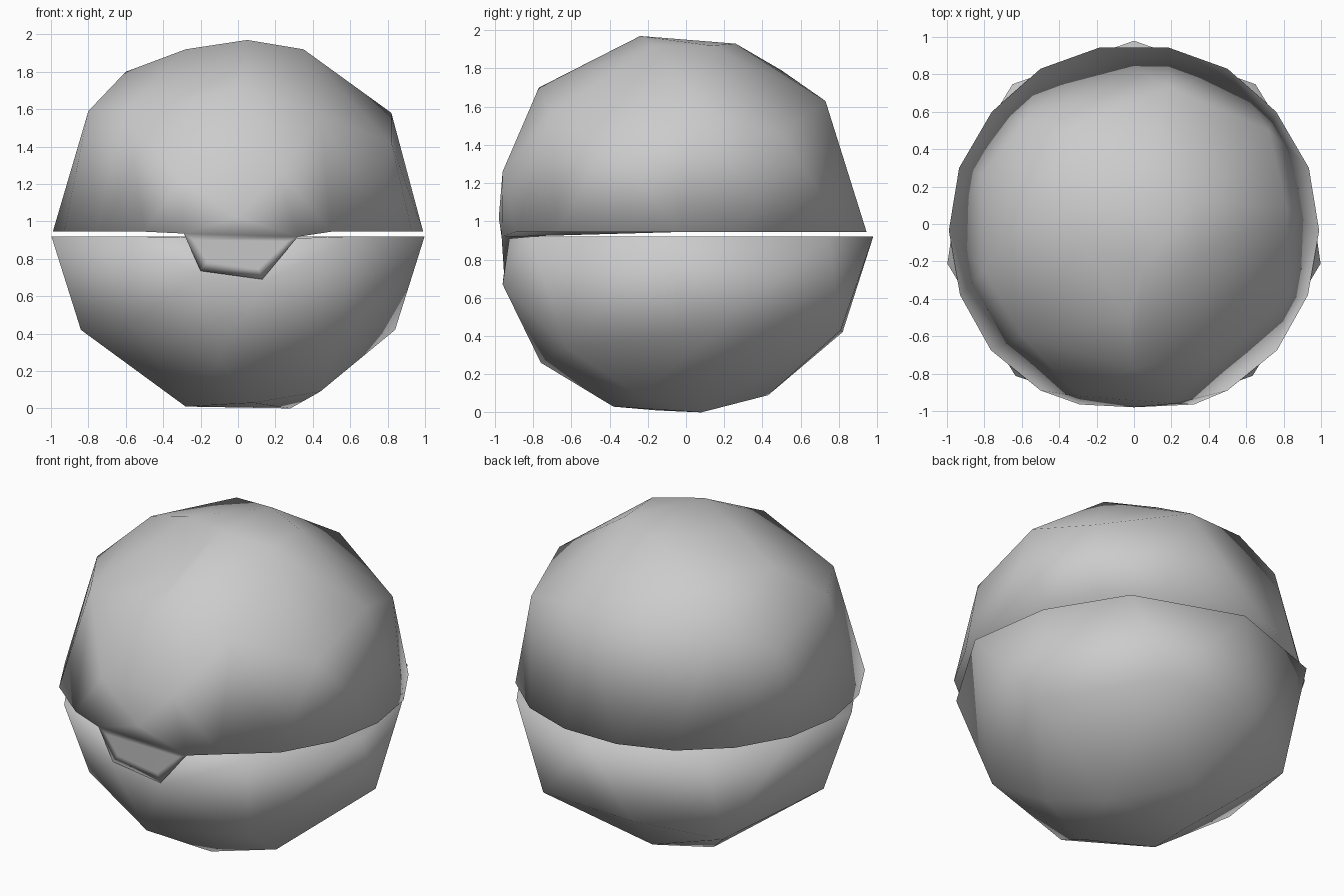
import bpy, bmesh
from math import cos, sin, radians, atan2

cube = bpy.data.objects.get("Cube")
if cube:
    bpy.data.objects.remove(cube, do_unlink=True)

grey = bpy.data.materials.new("plain_grey")
grey.use_nodes = True
grey.diffuse_color = (0.6, 0.6, 0.6, 1)
grey.node_tree.nodes["Principled BSDF"].inputs["Base Color"].default_value = (0.6, 0.6, 0.6, 1)


def both_sides(points):
    return [(s * x, y, z) for s in (-1, 1) for x, y, z in points]


def half_shell(name, rim, tips, base, body, z, notch):
    """Faceted half ball: a hull of rim and body, with a front tongue or a matching notch."""
    bm = bmesh.new()
    base_v = [bm.verts.new(p) for p in base]
    rim_v = base_v + [bm.verts.new(p) for p in rim]
    body_v = [bm.verts.new(p) for p in body]
    tip_v = [bm.verts.new(p) for p in tips]
    bmesh.ops.convex_hull(bm, input=rim_v + body_v + (tip_v if notch else []))
    # open the flat side, and the front gap of a notch
    mouth = set(base_v + tip_v)
    opened = [f for f in bm.faces
              if set(f.verts) <= set(rim_v) or set(f.verts) <= mouth]
    bmesh.ops.delete(bm, geom=opened, context='FACES_ONLY')
    if not notch:
        tongue = bm.faces.new((base_v[0], tip_v[0], tip_v[1], base_v[1]))
    # shallow wedge behind the tips, then a flat cover over the rest
    hub = bm.verts.new((0, -0.75, z))
    wedge = [base_v[0], tip_v[0], tip_v[1], base_v[1]]
    for a, b in zip(wedge, wedge[1:]):
        bm.faces.new((hub, a, b))
    loop = sorted(rim_v[2:], key=lambda v: (atan2(v.co.y, v.co.x) + radians(90)) % radians(360))
    loop = [base_v[0], hub, base_v[1]] + loop
    centre = bm.verts.new((0, 0, z))
    for a, b in zip(loop, loop[1:] + loop[:1]):
        bm.faces.new((centre, a, b))
    bmesh.ops.delete(bm, geom=[e for e in bm.edges if not e.link_faces], context='EDGES')
    bmesh.ops.delete(bm, geom=[v for v in bm.verts if not v.link_faces], context='VERTS')
    bmesh.ops.recalc_face_normals(bm, faces=bm.faces)
    if not notch:
        bmesh.ops.inset_individual(bm, faces=[tongue], thickness=0.06)
    for f in bm.faces:
        f.smooth = True
    mesh = bpy.data.meshes.new(name)
    bm.to_mesh(mesh)
    bm.free()
    mesh.materials.append(grey)
    bpy.context.collection.objects.link(bpy.data.objects.new(name, mesh))


# upper half with the hanging tongue
upper_rim = both_sides([(x, y, 0.945) for x, y in (
    (0.18, 0.945), (0.5, 0.83), (0.76, 0.6), (0.935, 0.3),
    (0.99, -0.035), (0.93, -0.38), (0.765, -0.675), (0.5, -0.89))])
upper_body = [(0.05, -0.24, 1.97), (0.35, -0.17, 1.92), (0.33, 0.13, 1.92), (0.05, 0.26, 1.93),
              (-0.28, -0.1, 1.92), (-0.03, -0.5, 1.83), (-0.36, 0.5, 1.79), (-0.6, 0, 1.8),
              (-0.8, -0.25, 1.59), (0.82, 0.08, 1.58), (0.19, 0.73, 1.63), (-0.58, 0.55, 1.6),
              (-0.81, 0.27, 1.45), (0.72, 0.5, 1.46), (0.82, -0.4, 1.42), (-0.6, -0.6, 1.58),
              (0.44, -0.7, 1.57), (0, -0.77, 1.7), (-0.3, -0.92, 1.22), (0.22, -0.96, 1.26),
              (0, -0.98, 1.02)]
half_shell("upper_half", upper_rim,
           [(-0.2, -0.95, 0.735), (0.13, -0.95, 0.69)],
           [(-0.29, -0.965, 0.935), (0.32, -0.965, 0.918)],
           upper_body, 0.945, False)

# lower half with the matching notch
lower_rim = [(0, 0.98, 0.92)] + both_sides(
    [(r * cos(radians(a)), r * sin(radians(a)), 0.92)
     for a, r in ((49, 0.99), (18, 0.97), (-12, 1.02), (-52, 1.03))])
lower_body = [(-0.1, -0.76, 0.26), (0.08, -0.38, 0.03), (0.44, -0.25, 0.09),
              (-0.28, -0.15, 0.01), (-0.28, 0.13, 0.015), (0.28, 0.08, 0), (-0.07, 0.43, 0.09),
              (-0.84, -0.16, 0.42), (0.84, 0.16, 0.42), (-0.58, -0.64, 0.45),
              (0.52, -0.63, 0.34), (-0.64, 0.55, 0.32), (0.42, 0.81, 0.43), (-0.2, 0.82, 0.42)]
half_shell("lower_half", lower_rim,
           [(-0.2, -0.955, 0.715), (0.13, -0.96, 0.67)],
           [(-0.3, -0.925, 0.915), (0.32, -0.925, 0.91)],
           lower_body, 0.92, True)
